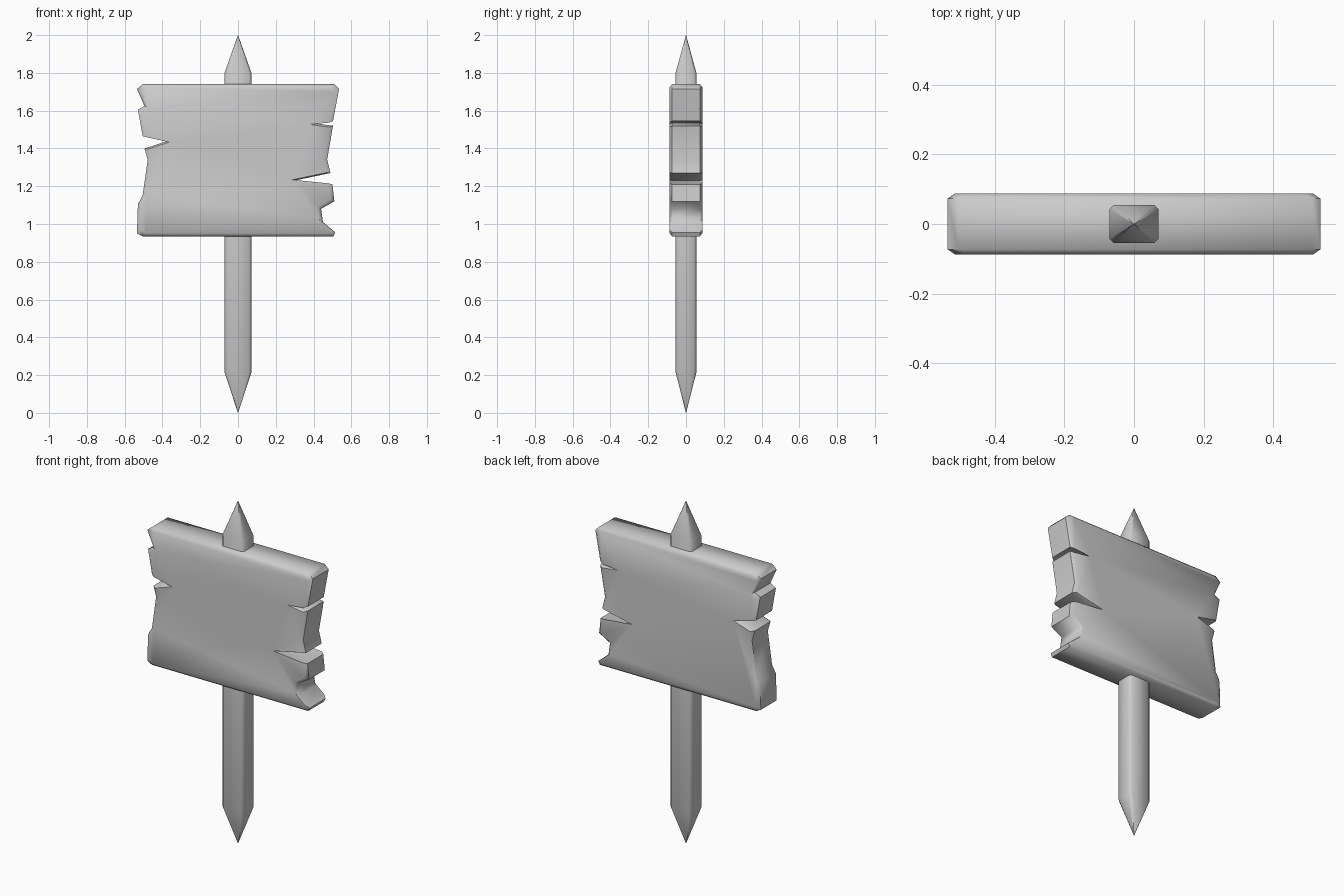
import bpy, bmesh, math

cube = bpy.data.objects.get("Cube")
if cube:
    bpy.data.objects.remove(cube, do_unlink=True)

grey = bpy.data.materials.new("weathered_grey")
grey.use_nodes = True
COLOUR = (0.6, 0.6, 0.6, 1)
grey.diffuse_color = COLOUR
grey.node_tree.nodes["Principled BSDF"].inputs["Base Color"].default_value = COLOUR


def loft(name, rings, angle):
    """Skin a stack of equal-length rings, cap both ends and smooth."""
    bm = bmesh.new()
    rows = [[bm.verts.new(p) for p in ring] for ring in rings]
    n = len(rows[0])
    for a, b in zip(rows, rows[1:]):
        for i in range(n):
            j = (i + 1) % n
            bm.faces.new((a[i], a[j], b[j], b[i]))
    bm.faces.new(rows[0][::-1])
    bm.faces.new(rows[-1])
    bmesh.ops.remove_doubles(bm, verts=bm.verts, dist=0.0001)
    bmesh.ops.recalc_face_normals(bm, faces=bm.faces)
    mesh = bpy.data.meshes.new(name)
    bm.to_mesh(mesh)
    bm.free()
    mesh.materials.append(grey)
    obj = bpy.data.objects.new(name, mesh)
    bpy.context.collection.objects.link(obj)
    bpy.ops.object.select_all(action='DESELECT')
    obj.select_set(True)
    bpy.context.view_layer.objects.active = obj
    bpy.ops.object.shade_smooth_by_angle(angle=math.radians(angle))
    return obj


# Board: splintered outline with chamfered front and back rims
left_edge = [(-.505, 1.74), (-.535, 1.715), (-.495, 1.625), (-.53, 1.605),
             (-.505, 1.465), (-.38, 1.437), (-.495, 1.40), (-.478, 1.34),
             (-.505, 1.15), (-.53, 1.105), (-.535, .95), (-.505, .935)]
right_edge = [(.505, .935), (.515, .955), (.45, 1.01), (.44, 1.08),
              (.51, 1.12), (.50, 1.21), (.30, 1.23), (.49, 1.27),
              (.472, 1.34), (.503, 1.52), (.395, 1.535), (.503, 1.545),
              (.535, 1.715), (.51, 1.74)]
outline = left_edge + right_edge
MID_Z = 1.337


def board_ring(y, scale):
    return [(x * scale, y, MID_Z + (z - MID_Z) * scale) for x, z in outline]


loft("sign_board", [board_ring(-.088, .96), board_ring(-.073, 1),
                    board_ring(.073, 1), board_ring(.088, .96)], 50)

# Post: chamfered rectangular stake, pointed at both ends
W, D, C = .071, .055, .013
section = [(-W + C, -D), (W - C, -D), (W, -D + C), (W, D - C),
           (W - C, D), (-W + C, D), (-W, D - C), (-W, -D + C)]


def post_ring(z, scale):
    return [(x * scale, y * scale, z) for x, y in section]


loft("post", [post_ring(0, .01), post_ring(.215, 1),
              post_ring(1.80, 1), post_ring(2, .01)], 50)
